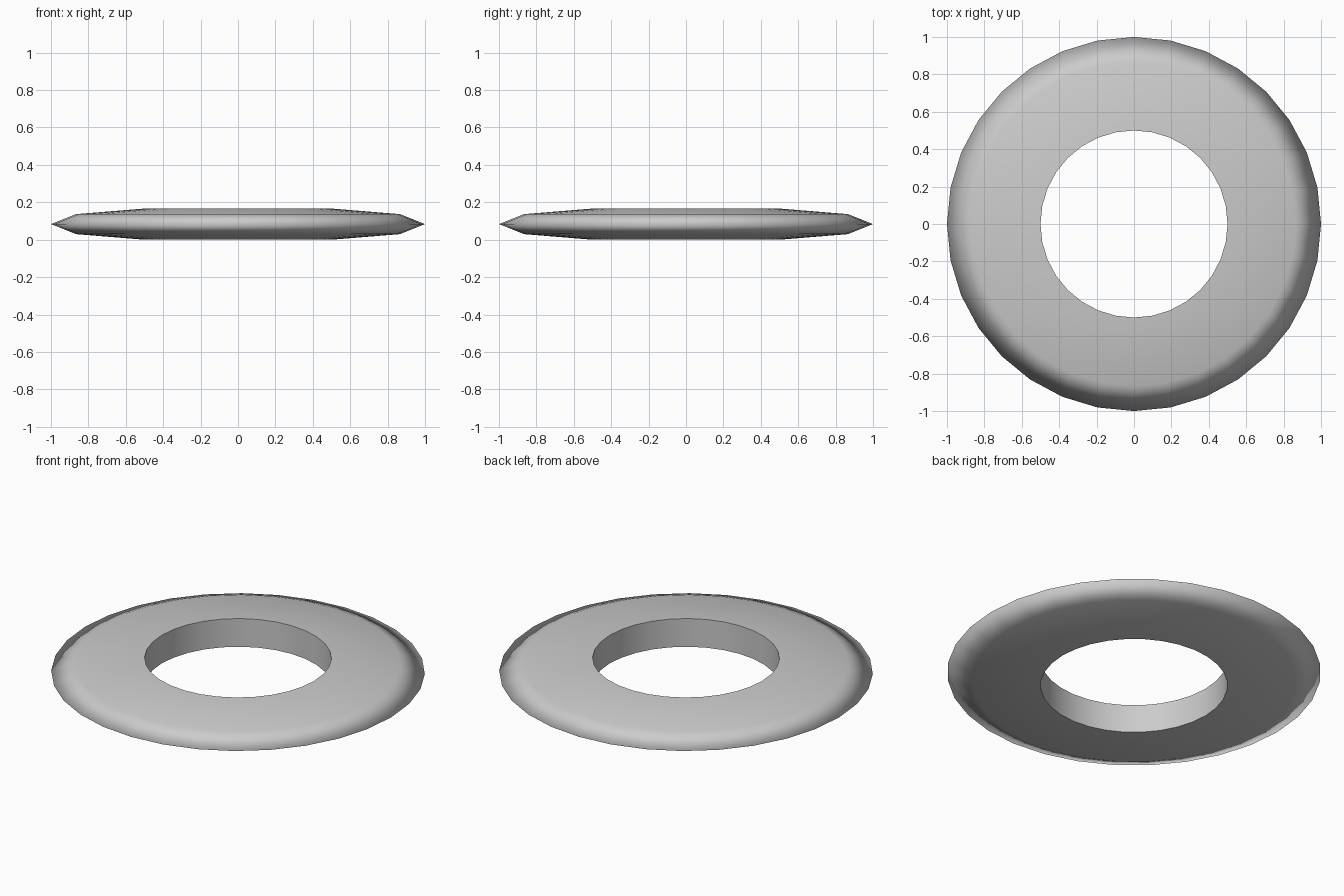
import bpy, bmesh
from math import cos, sin, tau

if "Cube" in bpy.data.objects:
    bpy.data.objects.remove(bpy.data.objects["Cube"])

SEGMENTS = 32
HALF = 1 / 12  # half of the ring thickness

# cross-section (radius, z): hole wall, shoulders and pointed rim
profile = [(0.5, 0.0), (0.866, HALF - 0.0535), (1.0, HALF),
           (0.866, HALF + 0.0535), (0.5, 2 * HALF)]

bm = bmesh.new()
rings = []
for i in range(SEGMENTS):
    a = tau * i / SEGMENTS
    rings.append([bm.verts.new((r * cos(a), r * sin(a), z)) for r, z in profile])

n = len(profile)
for i in range(SEGMENTS):
    a, b = rings[i], rings[(i + 1) % SEGMENTS]
    for j in range(n):
        k = (j + 1) % n
        bm.faces.new((a[j], b[j], b[k], a[k])).smooth = True
    # crisp edges only around the hole, the rim shades smoothly
    for j in (0, n - 1):
        bm.edges.get((a[j], b[j])).smooth = False

bmesh.ops.recalc_face_normals(bm, faces=bm.faces[:])
mesh = bpy.data.meshes.new("flat_ring")
bm.to_mesh(mesh)
bm.free()
ring = bpy.data.objects.new("flat_ring", mesh)
bpy.context.collection.objects.link(ring)
